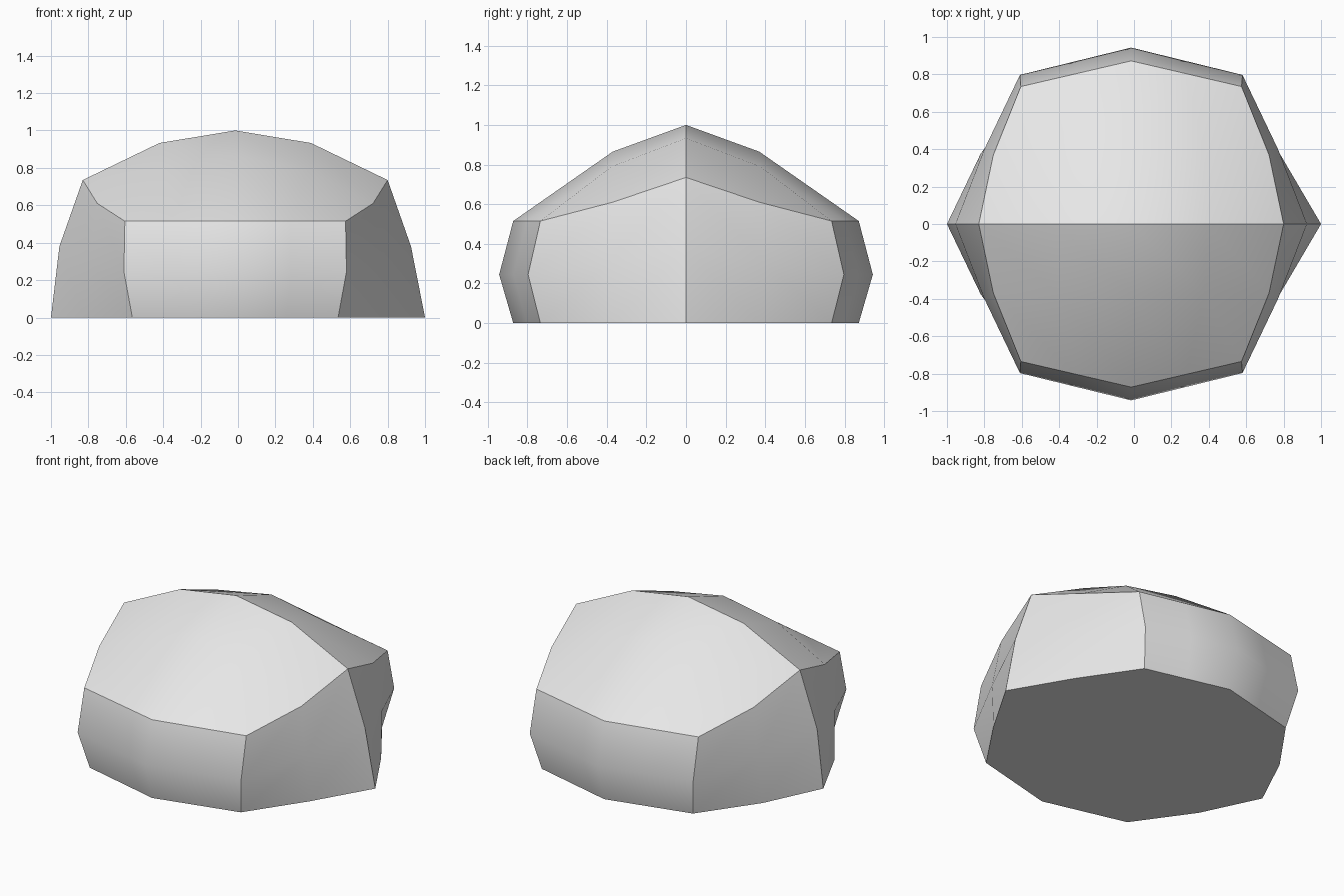
import bpy, bmesh
from mathutils import Vector

if "Cube" in bpy.data.objects:
    bpy.data.objects.remove(bpy.data.objects["Cube"])

CX = -0.015  # the boulder's peak sits slightly off centre


def mid(a, b):
    return tuple((Vector(a) + Vector(b)) / 2)


bm = bmesh.new()
region = bm.faces.layers.int.new("region")
count = 0


def patch(rows):
    """One smooth facet of the rock, made from a grid of points."""
    global count
    count += 1
    grid = [[bm.verts.new(p) for p in row] for row in rows]
    for lower, upper in zip(grid, grid[1:]):
        for i in range(len(lower) - 1):
            face = bm.faces.new((lower[i], lower[i + 1], upper[i + 1], upper[i]))
            face[region] = count


for f in (-1, 1):  # front and back halves
    def pt(s, x, y, z):
        return (CX + s * x, f * y, z)

    # middle column of the front wall: top, belly, foot
    centre = [pt(0, 0, 0.872, 0.515), pt(0, 0, 0.943, 0.245), pt(0, 0, 0.872, 0)]
    corner = {s: [pt(s, 0.59, 0.735, 0.515), pt(s, 0.595, 0.797, 0.245),
                  pt(s, 0.55, 0.735, 0)] for s in (-1, 1)}

    # front wall
    wall = []
    for k in range(3):
        a, b, c = corner[-1][k], centre[k], corner[1][k]
        wall.append([a, mid(a, b), b, mid(b, c), c])
    patch(wall)

    # sloping top
    ridge = [pt(-1, 0.815, 0, 0.735), pt(-1, 0.405, 0, 0.933), pt(0, 0, 0, 1),
             pt(1, 0.405, 0, 0.933), pt(1, 0.815, 0, 0.735)]
    slope = [pt(-1, 0.737, 0.37, 0.61), pt(-1, 0.39, 0.375, 0.79), pt(0, 0, 0.37, 0.865),
             pt(1, 0.39, 0.375, 0.79), pt(1, 0.737, 0.37, 0.61)]
    patch([ridge, slope, wall[0]])

    # angled side walls
    for s, foot_x in ((-1, -0.82), (1, 0.78)):
        patch([
            [pt(s, 0.815, 0, 0.735), pt(s, 0.737, 0.37, 0.61), corner[s][0]],
            [pt(s, 0.94, 0, 0.38), pt(s, 0.785, 0.4, 0.3), corner[s][1]],
            [(s, 0, 0), (foot_x, f * 0.375, 0), corner[s][2]],
        ])

# join the facets, then close the flat underside
bmesh.ops.remove_doubles(bm, verts=bm.verts, dist=0.0005)
rim = [e for e in bm.edges if e.is_boundary]
bmesh.ops.edgeloop_fill(bm, edges=rim)
bmesh.ops.recalc_face_normals(bm, faces=bm.faces)

# smooth inside each facet, crisp where facets meet
for face in bm.faces:
    face.smooth = True
for e in bm.edges:
    e.smooth = len({face[region] for face in e.link_faces}) == 1

mesh = bpy.data.meshes.new("boulder")
bm.to_mesh(mesh)
bm.free()

stone = bpy.data.materials.new("light_grey_stone")
stone.diffuse_color = (0.8, 0.8, 0.8, 1)
stone.use_nodes = True
stone.node_tree.nodes["Principled BSDF"].inputs["Base Color"].default_value = stone.diffuse_color
mesh.materials.append(stone)

boulder = bpy.data.objects.new("boulder", mesh)
bpy.context.collection.objects.link(boulder)
